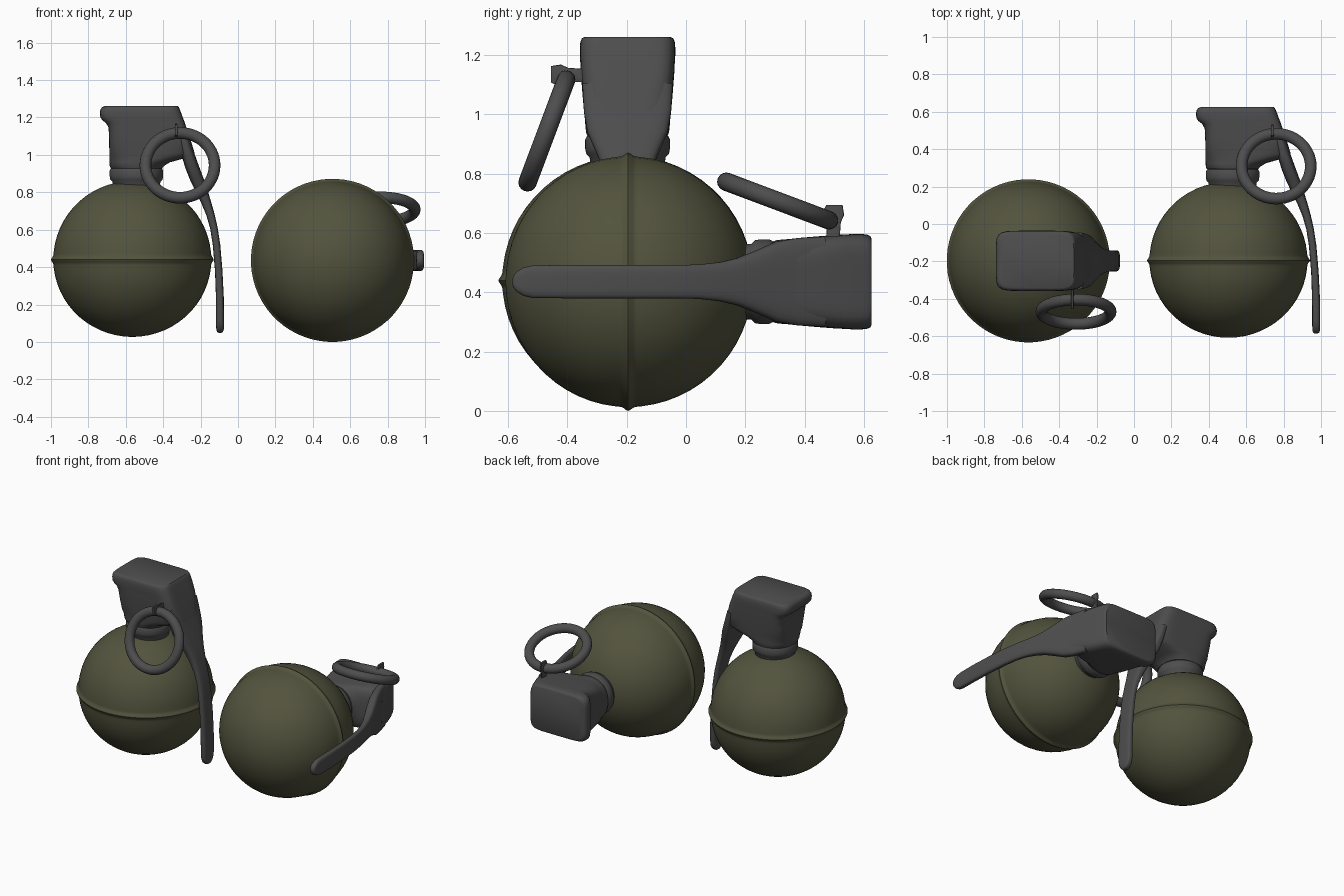
import bpy, bmesh, math
from mathutils import Matrix, Vector

if "Cube" in bpy.data.objects:
    bpy.data.objects.remove(bpy.data.objects["Cube"])


def material(name, rgb):
    m = bpy.data.materials.new(name)
    m.diffuse_color = (*rgb, 1)
    m.use_nodes = True
    m.node_tree.nodes["Principled BSDF"].inputs["Base Color"].default_value = m.diffuse_color
    return m


OLIVE = material("olive_paint", (0.085, 0.087, 0.047))
METAL = material("dark_metal", (0.075, 0.075, 0.075))

# Upright copy, and a copy lying with its top towards +y
PLACES = {
    "upright": Matrix.Translation((-0.565, -0.197, 0.44)),
    "lying": Matrix.Translation((0.505, -0.195, 0.436)) @ Matrix.Rotation(-math.pi / 2, 4, 'X'),
}


def place(name, mesh, mat, angle=40):
    """Put one shared mesh at both places, smooth shaded."""
    mesh.materials.clear()
    mesh.materials.append(mat)
    for i, (key, mw) in enumerate(PLACES.items()):
        ob = bpy.data.objects.new(f"{key}_{name}", mesh)
        bpy.context.collection.objects.link(ob)
        ob.matrix_world = mw
        if i == 0:
            bpy.ops.object.select_all(action='DESELECT')
            ob.select_set(True)
            bpy.context.view_layer.objects.active = ob
            bpy.ops.object.shade_smooth_by_angle(angle=math.radians(angle))


def loft(name, rings):
    """Skin a list of closed rings and cap both ends."""
    bm = bmesh.new()
    vs = [[bm.verts.new(p) for p in ring] for ring in rings]
    n = len(vs[0])
    for a, b in zip(vs, vs[1:]):
        for i in range(n):
            j = (i + 1) % n
            bm.faces.new((a[i], a[j], b[j], b[i]))
    bm.faces.new(vs[0][::-1])
    bm.faces.new(vs[-1])
    bmesh.ops.recalc_face_normals(bm, faces=bm.faces)
    mesh = bpy.data.meshes.new(name)
    bm.to_mesh(mesh)
    bm.free()
    return mesh


def oval(center, u, v, power=2, n=48):
    """Superellipse ring with half-axis vectors u and v."""
    c, u, v = Vector(center), Vector(u), Vector(v)
    pts = []
    for i in range(n):
        t = 2 * math.pi * (i + 0.5) / n
        ct, st = math.cos(t), math.sin(t)
        k = (abs(ct) ** power + abs(st) ** power) ** (-1 / power)
        pts.append(c + u * ct * k + v * st * k)
    return pts


def lathe(name, profile, x=0, n=64):
    return loft(name, [oval((x, 0, z), (r, 0, 0), (0, r, 0), n=n) for r, z in profile])


# Round body with a raised seam round the middle
degrees = [-88, -84] + list(range(-78, -5, 6)) + [-4, -3, -2, -1, 0, 1, 2, 3, 4] + list(range(6, 79, 6)) + [84, 88]
body = []
for d in degrees:
    a = math.radians(d)
    z = (0.42 if d > 0 else 0.413) * math.sin(a)
    body.append((0.423 * math.cos(a) + 0.013 * math.exp(-(z / 0.014) ** 2), z))
place("body", lathe("body", body), OLIVE)

# Neck collar between body and head
place("neck", lathe("neck", [(0.125, 0.38), (0.128, 0.415), (0.14, 0.428), (0.143, 0.445),
                             (0.143, 0.475), (0.137, 0.487), (0.13, 0.49), (0.13, 0.5)], x=0.022), METAL)

# Head block: z, x min, x max, half width, squareness
HEAD = [(0.488, -0.115, 0.160, 0.136, 2.3), (0.500, -0.121, 0.168, 0.140, 2.5),
        (0.520, -0.122, 0.200, 0.142, 2.8), (0.545, -0.123, 0.290, 0.144, 3.4),
        (0.570, -0.123, 0.333, 0.147, 4.5), (0.640, -0.124, 0.312, 0.153, 6),
        (0.705, -0.127, 0.290, 0.158, 7), (0.730, -0.140, 0.281, 0.159, 7),
        (0.745, -0.160, 0.276, 0.160, 7), (0.760, -0.171, 0.270, 0.161, 7),
        (0.785, -0.174, 0.261, 0.161, 7), (0.805, -0.170, 0.253, 0.159, 7),
        (0.816, -0.160, 0.248, 0.154, 7), (0.821, -0.145, 0.243, 0.145, 7)]
place("fuze_head", loft("fuze_head", [
    oval(((a + b) / 2, 0, z), ((b - a) / 2, 0, 0), (0, w, 0), p, 64)
    for z, a, b, w, p in HEAD]), METAL)

# Long lever: x, z, half thickness, half width
LEVER = [(0.270, 0.66, 0.030, 0.152), (0.295, 0.57, 0.034, 0.147), (0.318, 0.50, 0.036, 0.135),
         (0.345, 0.43, 0.035, 0.104), (0.370, 0.37, 0.031, 0.080), (0.394, 0.31, 0.026, 0.066),
         (0.418, 0.24, 0.022, 0.058), (0.436, 0.17, 0.020, 0.056), (0.450, 0.08, 0.020, 0.056),
         (0.462, -0.06, 0.020, 0.056), (0.468, -0.20, 0.021, 0.056), (0.469, -0.32, 0.021, 0.055),
         (0.469, -0.352, 0.021, 0.048), (0.469, -0.374, 0.020, 0.035), (0.469, -0.386, 0.016, 0.021),
         (0.469, -0.391, 0.008, 0.008)]
rings = []
for i, (x, z, t, w) in enumerate(LEVER):
    p, q = LEVER[max(i - 1, 0)], LEVER[min(i + 1, len(LEVER) - 1)]
    tangent = Vector((q[0] - p[0], 0, q[1] - p[1])).normalized()
    normal = Vector((-tangent.z, 0, tangent.x))
    rings.append(oval((x, 0, z), normal * t, (0, w, 0), 3.5, 40))
place("lever", loft("lever", rings), METAL)

# Pull ring, tilted outwards at the bottom
bpy.ops.mesh.primitive_torus_add(major_radius=0.185, minor_radius=0.031,
                                 major_segments=56, minor_segments=16)
torus = bpy.context.object
ring_mesh = torus.data
ring_mesh.transform(Matrix.Translation((0.255, -0.272, 0.504)) @ Matrix.Rotation(math.radians(69.4), 4, 'X'))
bpy.data.objects.remove(torus)
place("pull_ring", ring_mesh, METAL)

# Thin pin joining the ring to the head
pin = [(-0.13, 0.69, 0.022), (-0.20, 0.693, 0.024), (-0.225, 0.69, 0.038), (-0.258, 0.695, 0.028)]
place("pin", loft("pin", [oval((0.235, y, z), (0.008, 0, 0), (0, 0, h), 4, 16) for y, z, h in pin]), METAL)
